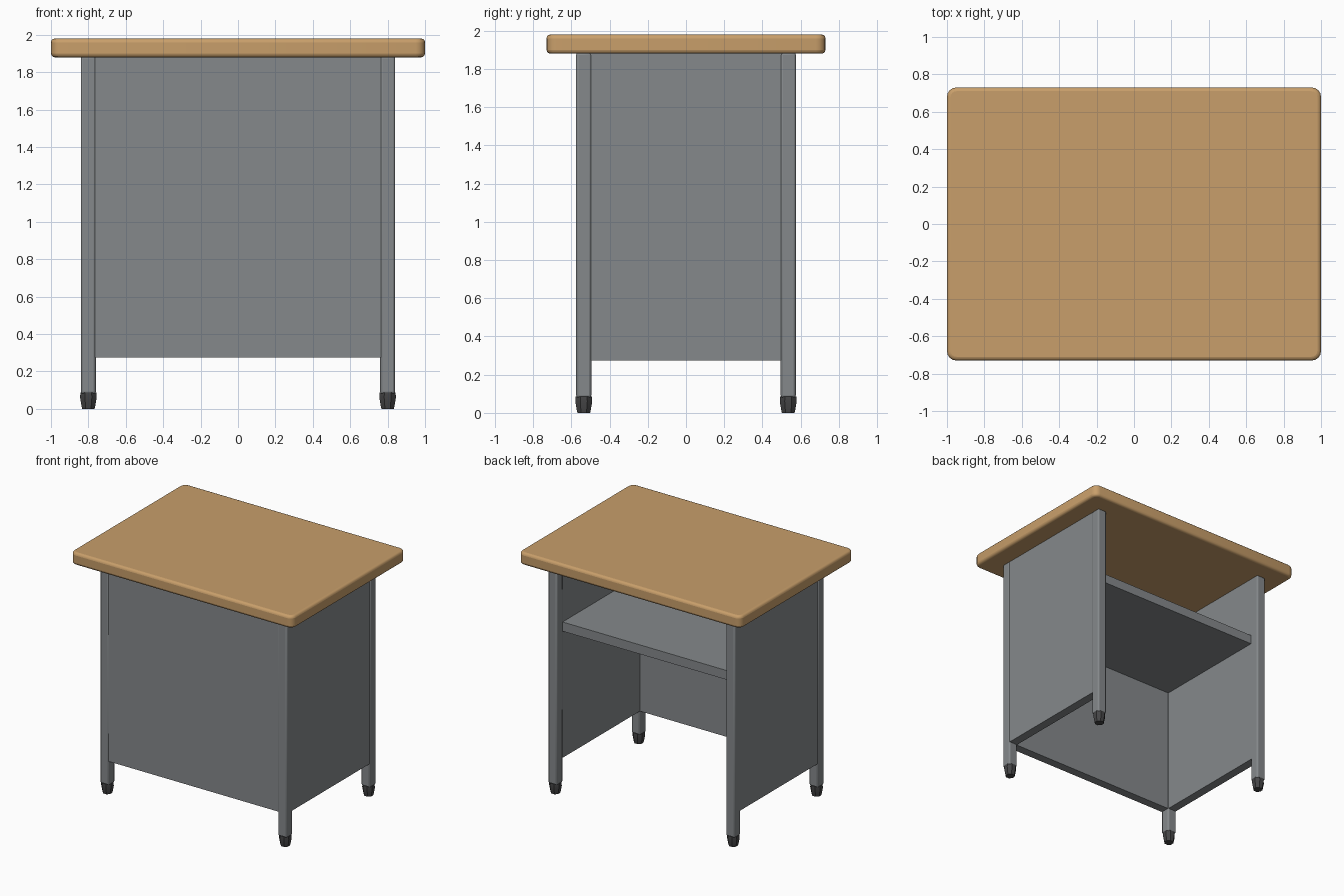
import bpy, bmesh, math

if "Cube" in bpy.data.objects:
    bpy.data.objects.remove(bpy.data.objects["Cube"])


def material(name, rgb):
    m = bpy.data.materials.new(name)
    m.diffuse_color = (*rgb, 1.0)
    m.use_nodes = True
    m.node_tree.nodes["Principled BSDF"].inputs["Base Color"].default_value = m.diffuse_color
    return m


WOOD = material("tan wood", (0.58, 0.345, 0.145))
METAL = material("grey metal", (0.235, 0.25, 0.26))
RUBBER = material("dark rubber", (0.06, 0.06, 0.062))


def finish(name, bm, mat, bevel=0.0, segments=2):
    bmesh.ops.recalc_face_normals(bm, faces=bm.faces[:])
    me = bpy.data.meshes.new(name)
    bm.to_mesh(me)
    bm.free()
    ob = bpy.data.objects.new(name, me)
    bpy.context.collection.objects.link(ob)
    me.materials.append(mat)
    if bevel:
        mod = ob.modifiers.new("round edges", 'BEVEL')
        mod.width = bevel
        mod.segments = segments
        mod.limit_method = 'ANGLE'
        mod.angle_limit = math.radians(50)
    bpy.ops.object.select_all(action='DESELECT')
    ob.select_set(True)
    bpy.context.view_layer.objects.active = ob
    bpy.ops.object.shade_smooth_by_angle(angle=math.radians(40))
    return ob


def box(name, lo, hi, mat, bevel=0.0, corner=0.0, segments=2):
    """Box from lo to hi; corner rounds the upright edges first."""
    bm = bmesh.new()
    bmesh.ops.create_cube(bm, size=1)
    for v in bm.verts:
        for i in range(3):
            v.co[i] = hi[i] if v.co[i] > 0 else lo[i]
    if corner:
        upright = [e for e in bm.edges
                   if abs(e.verts[0].co.z - e.verts[1].co.z) > 1e-4]
        bmesh.ops.bevel(bm, geom=upright, offset=corner, segments=4,
                        profile=0.5, affect='EDGES')
    return finish(name, bm, mat, bevel, segments)


def foot(name, x, y):
    """Eight-sided tapered foot lofted from (height, radius) rings."""
    bm = bmesh.new()
    rings = []
    for z, r in ((0, 0.036), (0.012, 0.039), (0.06, 0.048), (0.087, 0.046)):
        rings.append([bm.verts.new((x + r * math.cos(a), y + r * math.sin(a), z))
                      for a in (math.pi / 8 + k * math.pi / 4 for k in range(8))])
    for lower, upper in zip(rings, rings[1:]):
        for k in range(8):
            j = (k + 1) % 8
            bm.faces.new((lower[k], lower[j], upper[j], upper[k]))
    bm.faces.new(rings[0][::-1])
    bm.faces.new(rings[-1])
    return finish(name, bm, RUBBER)


# Table top with rounded corners and edges
box("table_top", (-1, -0.73, 1.88), (1, 0.73, 1.98), WOOD,
    bevel=0.02, corner=0.05, segments=3)

# Square legs with softened edges, each on a foot
LX, LY, H = 0.80, 0.535, 0.04
for sx, side in ((-1, "left"), (1, "right")):
    for sy, end in ((-1, "front"), (1, "back")):
        x, y = sx * LX, sy * LY
        box(f"{end}_{side}_leg", (x - H, y - H, 0.08), (x + H, y + H, 1.885),
            METAL, bevel=0.012)
        foot(f"{end}_{side}_foot", x, y)

# Panels on the front and both sides, almost flush with the legs
T = 0.036
box("front_panel", (-0.78, -LY - T, 0.275), (0.78, -LY + T, 1.885), METAL)
for sx, side in ((-1, "left"), (1, "right")):
    x = sx * LX
    box(f"{side}_panel", (x - T, -0.51, 0.275), (x + T, 0.51, 1.885), METAL)

# Shelf open to the back
box("shelf", (-0.78, -0.52, 1.305), (0.78, 0.495, 1.38), METAL)
